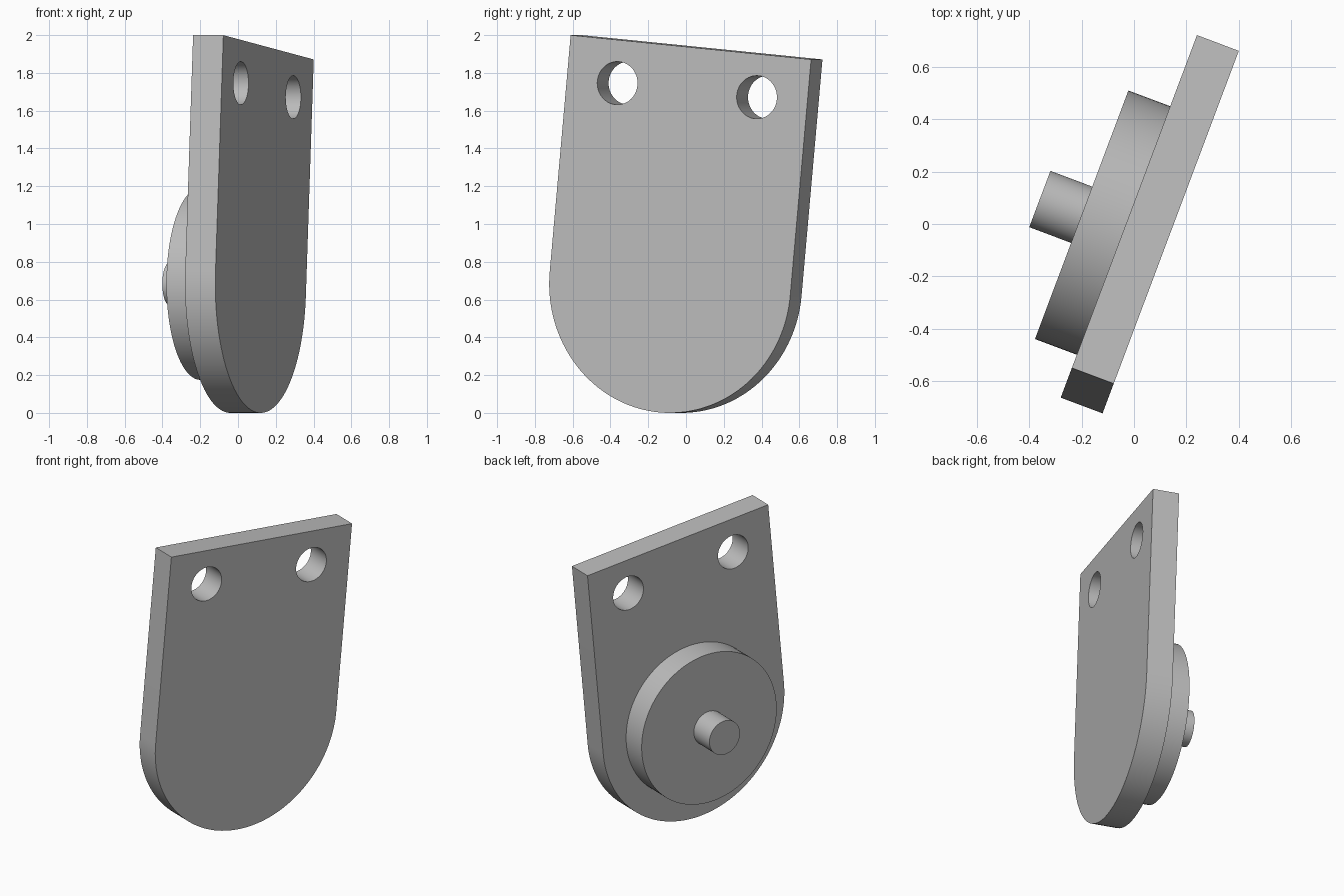
import bpy, bmesh
from math import sin, cos, pi, radians
from mathutils import Matrix, Vector

if "Cube" in bpy.data.objects:
    bpy.data.objects.remove(bpy.data.objects["Cube"], do_unlink=True)

# One plain grey for the whole bracket
GREY = (0.5, 0.5, 0.5, 1)
grey = bpy.data.materials.new("plain_grey")
grey.diffuse_color = GREY
grey.use_nodes = True
grey.node_tree.nodes["Principled BSDF"].inputs["Base Color"].default_value = GREY

# Sizes: every layer has the same thickness
T = 0.171
RADIUS, HEIGHT = 0.683, 1.258
DISC_R, PIN_R, HOLE_R = 0.508, 0.115, 0.114
HOLE_X, HOLE_Y = 0.396, 1.03

# Local frame: x across the plate, y up the plate, z out of its flat front
PLACE = (Matrix.Translation((0.12, -0.085, RADIUS))
         @ Matrix.Rotation(radians(69.4), 4, 'Z')
         @ Matrix.Rotation(radians(90), 4, 'X')
         @ Matrix.Rotation(radians(-5.4), 4, 'Z'))


def arc(radius, start, end, steps, cx=0, cy=0):
    return [(cx + radius * cos(start + (end - start) * i / steps),
             cy + radius * sin(start + (end - start) * i / steps))
            for i in range(steps + 1)]


def circle(radius, cx=0, cy=0):
    return arc(radius, 0, 2 * pi, 96, cx, cy)[:-1]


def extrude(name, outline, low, high):
    """Prism made from a closed outline between two local depths."""
    bm = bmesh.new()
    face = bm.faces.new([bm.verts.new((x, y, low)) for x, y in outline])
    top = bmesh.ops.extrude_face_region(bm, geom=[face])["geom"]
    bmesh.ops.translate(bm, vec=Vector((0, 0, high - low)),
                        verts=[v for v in top if isinstance(v, bmesh.types.BMVert)])
    bmesh.ops.recalc_face_normals(bm, faces=bm.faces)
    mesh = bpy.data.meshes.new(name)
    bm.to_mesh(mesh)
    bm.free()
    mesh.materials.append(grey)
    obj = bpy.data.objects.new(name, mesh)
    bpy.context.collection.objects.link(obj)
    obj.matrix_world = PLACE
    return obj


def select(obj):
    bpy.ops.object.select_all(action='DESELECT')
    obj.select_set(True)
    bpy.context.view_layer.objects.active = obj


# Plate: half-round bottom, straight sides, square top
outline = arc(RADIUS, pi, 2 * pi, 72) + [(RADIUS, HEIGHT), (-RADIUS, HEIGHT)]
plate = extrude("mounting_plate", outline, -T, 0)

# Two through holes near the top corners
for side in (-1, 1):
    cutter = extrude("hole_cutter", circle(HOLE_R, side * HOLE_X, HOLE_Y), -2 * T, T)
    cutter.hide_render = True
    select(plate)
    cut = plate.modifiers.new("hole", 'BOOLEAN')
    cut.operation = 'DIFFERENCE'
    cut.solver = 'EXACT'
    cut.object = cutter
    bpy.ops.object.modifier_apply(modifier=cut.name)
    bpy.data.objects.remove(cutter, do_unlink=True)

# Stepped round boss on the back
disc = extrude("back_disc", circle(DISC_R), -2 * T, -T)
pin = extrude("centre_pin", circle(PIN_R), -3 * T, -2 * T)

for part in (plate, disc, pin):
    select(part)
    bpy.ops.object.shade_smooth_by_angle(angle=radians(30))
